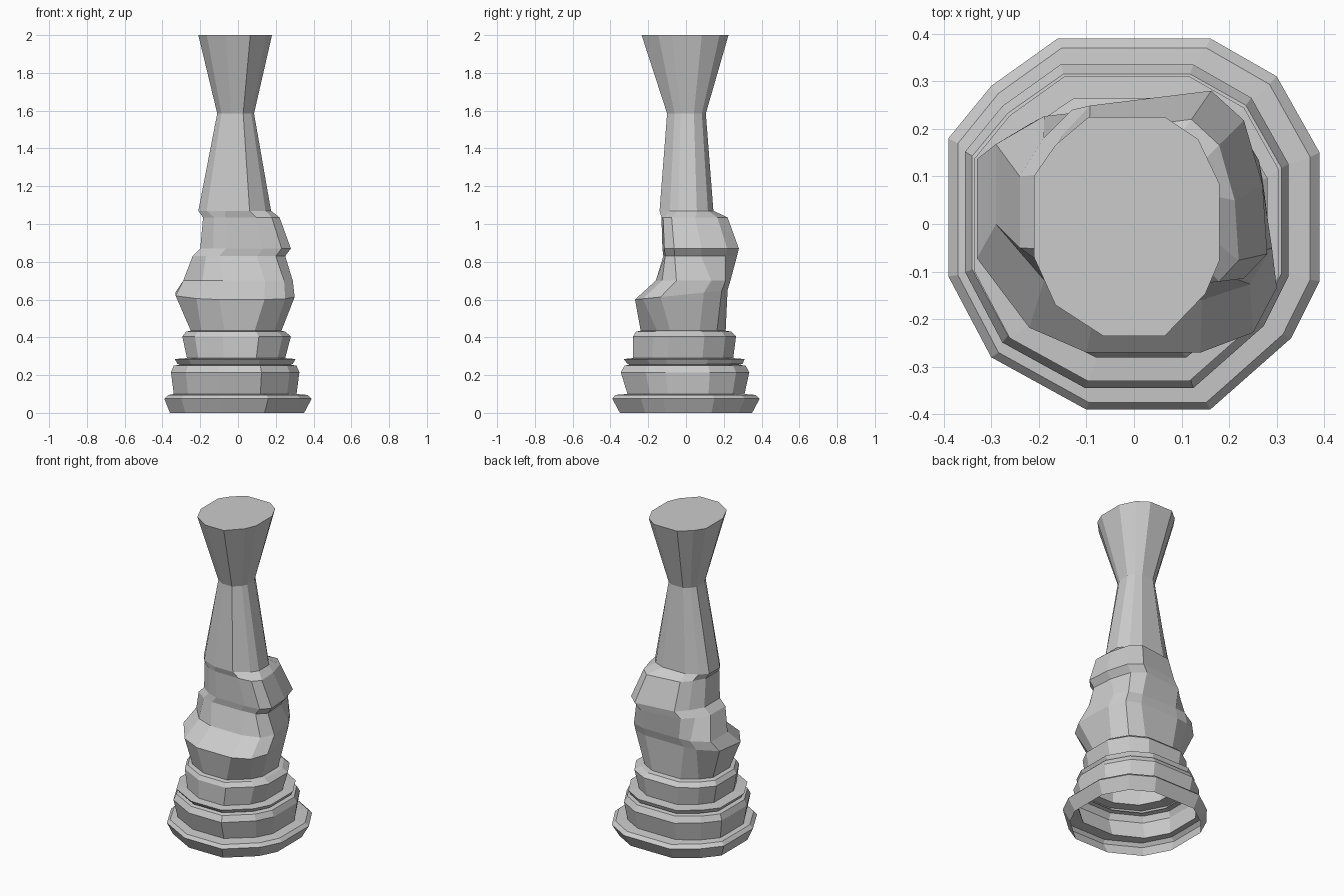
import bpy
import bmesh

default_cube = bpy.data.objects.get("Cube")
if default_cube:
    bpy.data.objects.remove(default_cube, do_unlink=True)

# One plain grey for the whole piece
grey = bpy.data.materials.new("plain_grey")
grey.use_nodes = True
grey_value = (.6, .6, .6, 1)
grey.diffuse_color = grey_value
grey.node_tree.nodes["Principled BSDF"].inputs["Base Color"].default_value = grey_value

# Uneven twelve-sided outlines, clockwise from the back right corner
round_outline = [(-.16, .39), (.16, .39), (.3, .31), (.39, .15), (.39, -.12), (.33, -.24),
                 (.16, -.39), (-.1, -.39), (-.3, -.28), (-.39, -.11), (-.39, .18), (-.3, .29)]
bulge_outline = [(-.14, .2), (.13, .2), (.22, .17), (.27, .08), (.3, -.14), (.25, -.23),
                 (.14, -.27), (-.1, -.27), (-.22, -.22), (-.33, -.08), (-.33, .12), (-.22, .19)]
shoulder_outline = [(-.13, .24), (.13, .27), (.2, .21), (.24, .08), (.25, -.06), (.2, -.11),
                    (.1, -.12), (-.1, -.12), (-.17, -.1), (-.24, -.05), (-.24, .1), (-.19, .18)]


def remap(value, low, high, new_low, new_high):
    return new_low + (value - low) / (high - low) * (new_high - new_low)


def ring(z, left, right, front, back, outline=round_outline, tilt=0):
    """Fit an outline into the given extents; tilt raises the back."""
    xs = [point[0] for point in outline]
    ys = [point[1] for point in outline]
    points = []
    for x, y in outline:
        new_x = remap(x, min(xs), max(xs), left, right)
        new_y = remap(y, min(ys), max(ys), front, back)
        points.append((new_x, new_y, z + tilt * (new_y - front)))
    return points


def loft(name, rings, closed_top=False):
    """Skin a stack of rings into one flat-shaded shell."""
    shell = bmesh.new()
    loops = [[shell.verts.new(point) for point in points] for points in rings]
    for lower, upper in zip(loops, loops[1:]):
        count = len(lower)
        for i in range(count):
            j = (i + 1) % count
            shell.faces.new((lower[j], lower[i], upper[i], upper[j]))
    if closed_top:
        shell.faces.new(list(reversed(loops[-1])))
    mesh = bpy.data.meshes.new(name)
    shell.to_mesh(mesh)
    shell.free()
    mesh.materials.append(grey)
    part = bpy.data.objects.new(name, mesh)
    bpy.context.collection.objects.link(part)
    return part


# Rings shared by neighbouring parts
foot_top = ring(.1, -.34, .31, -.31, .31)
collar_top = ring(.255, -.31, .28, -.3, .28)
band_bottom = ring(.29, -.27, .25, -.28, .25)
body_bottom = ring(.435, -.25, .23, -.24, .21)
shoulder_bottom = ring(.83, -.24, .25, -.12, .27, shoulder_outline)
neck_bottom = ring(1.07, -.21, .175, -.14, .145)

# Stepped, hollow base
loft("foot", [ring(0, -.36, .35, -.35, .35),
              ring(.075, -.39, .39, -.39, .39),
              ring(.095, -.37, .37, -.375, .37),
              foot_top])
loft("collar", [foot_top,
                ring(.215, -.355, .325, -.345, .335),
                ring(.25, -.34, .31, -.325, .315),
                collar_top])
loft("thin_rim", [collar_top,
                  ring(.26, -.32, .29, -.31, .3),
                  ring(.285, -.335, .305, -.33, .31),
                  band_bottom])
loft("upper_band", [band_bottom,
                    ring(.405, -.295, .28, -.28, .265),
                    ring(.43, -.275, .25, -.265, .24),
                    body_bottom])

# Lopsided body that leans forward, then back
loft("bulging_body", [body_bottom,
                      ring(.6, -.33, .3, -.27, .22, bulge_outline, .1),
                      ring(.7, -.29, .29, -.16, .235, bulge_outline),
                      shoulder_bottom])
loft("shoulder", [shoulder_bottom,
                  ring(.87, -.2, .28, -.125, .28, shoulder_outline),
                  ring(1.035, -.185, .22, -.13, .22, shoulder_outline),
                  neck_bottom])

# Tapered neck flaring to a flat, closed top
loft("neck", [neck_bottom, ring(1.585, -.11, .085, -.1, .105)])
loft("flared_top", [ring(1.585, -.11, .085, -.1, .105),
                    ring(2, -.21, .18, -.235, .225)], closed_top=True)
